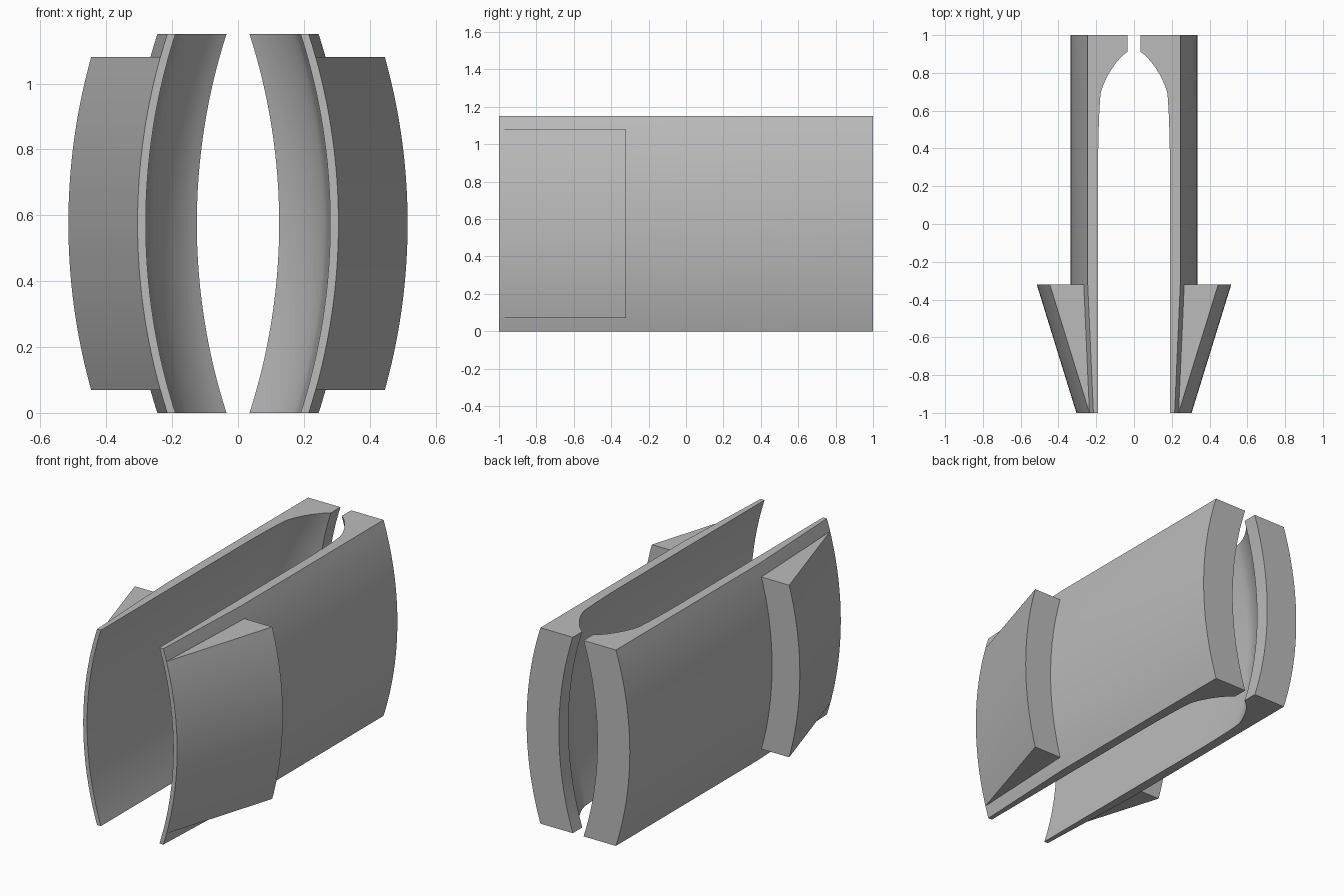
import bpy
import bmesh
import math
from mathutils import Vector
from mathutils.geometry import interpolate_bezier

cube = bpy.data.objects.get("Cube")
if cube:
    bpy.data.objects.remove(cube, do_unlink=True)

HEIGHT = 1.15
BULGE = 0.09
HALF = HEIGHT / 2
RADIUS = (HALF ** 2 + BULGE ** 2) / (2 * BULGE)

grey = bpy.data.materials.new("plain grey")
grey.use_nodes = True
COLOUR = (0.5, 0.5, 0.5, 1)
grey.diffuse_color = COLOUR
grey.node_tree.nodes["Principled BSDF"].inputs["Base Color"].default_value = COLOUR


def bow(z):
    """Outward offset of the plan profile at height z, along a circular arc."""
    return math.sqrt(RADIUS ** 2 - (z - HALF) ** 2) - (RADIUS - BULGE)


def curve(*points, steps=10):
    return [(p.x, p.y) for p in interpolate_bezier(*(Vector(p) for p in points), steps)]


def bowed_prism(name, plan, z0, z1, side, levels=32):
    """Sweep a plan profile up the bowed arc; side is +1 left, -1 right."""
    bm = bmesh.new()
    rings = []
    for i in range(levels + 1):
        z = z0 + (z1 - z0) * i / levels
        rings.append([bm.verts.new((side * (x + bow(z)), y, z)) for x, y in plan])
    n = len(plan)
    for low, high in zip(rings, rings[1:]):
        for i in range(n):
            j = (i + 1) % n
            bm.faces.new((low[i], low[j], high[j], high[i]))
    bm.faces.new(rings[0])
    bm.faces.new(rings[-1])
    bmesh.ops.recalc_face_normals(bm, faces=bm.faces)
    mesh = bpy.data.meshes.new(name)
    bm.to_mesh(mesh)
    bm.free()
    mesh.materials.append(grey)
    obj = bpy.data.objects.new(name, mesh)
    bpy.context.collection.objects.link(obj)
    bpy.ops.object.select_all(action="DESELECT")
    obj.select_set(True)
    bpy.context.view_layer.objects.active = obj
    bpy.ops.object.shade_smooth_by_angle(angle=math.radians(25))


# Jaw: long wall, tapered at the front, curling inwards at the back
inner_wall = curve((0.19, 0.3), (0.19, 0.45), (0.185, 0.6), (0.177, 0.69))
inner_hook = curve((0.177, 0.69), (0.16, 0.765), (0.1, 0.865), (0.035, 0.912))
jaw = [(0.19, -1)] + inner_wall + inner_hook[1:] + [
    (0.035, 1), (0.245, 1), (0.245, -0.32), (0.215, -1)]

# Barb: wedge that widens backwards from the jaw's front edge
barb = [(0.215, -1), (0.245, -0.32), (0.425, -0.32)]

for side, label in ((1, "left"), (-1, "right")):
    bowed_prism(label + "_jaw", jaw, 0, HEIGHT, side)
    bowed_prism(label + "_barb", barb, 0.07, 1.08, side)
